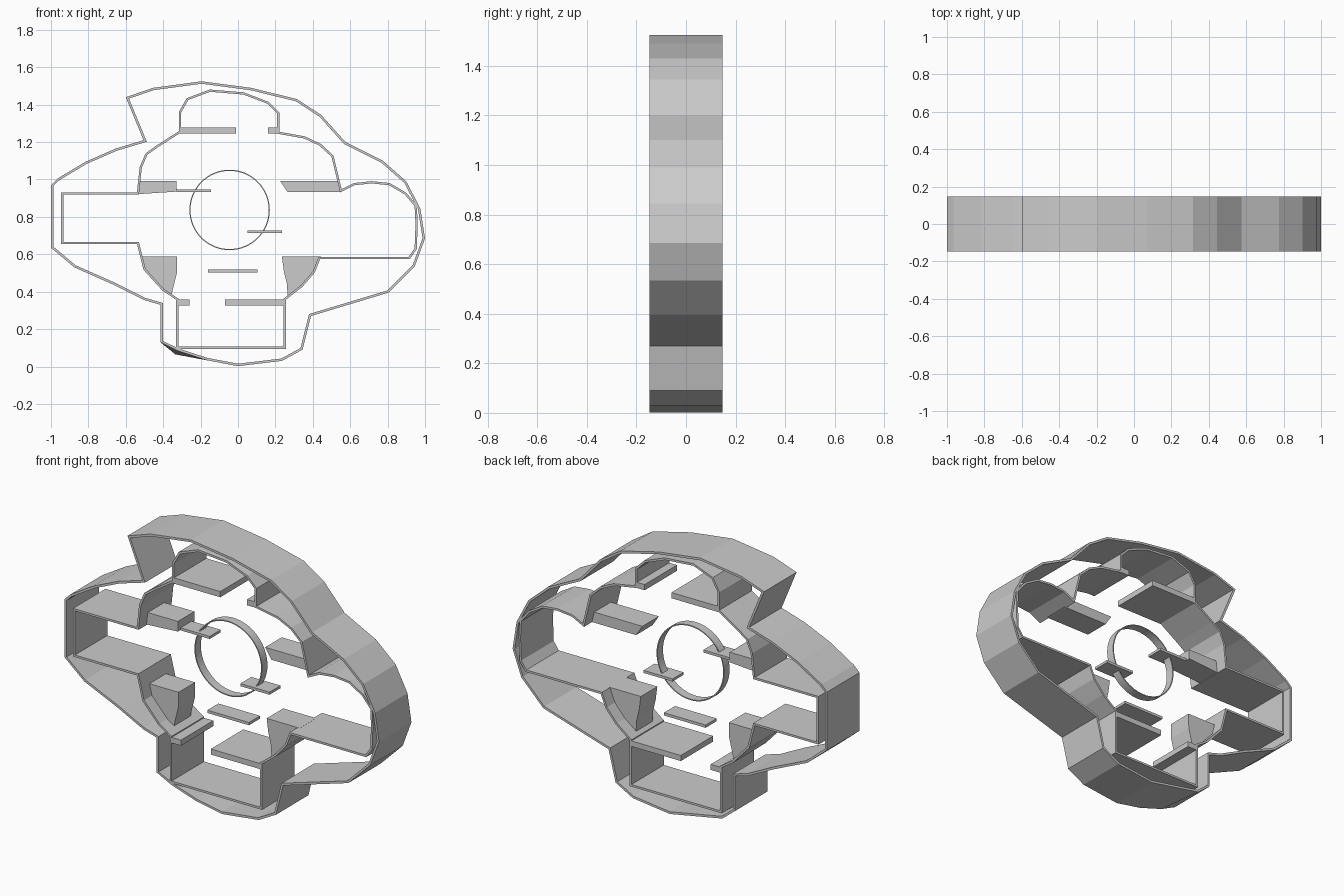
import bpy, math
from mathutils import Vector

if "Cube" in bpy.data.objects:
    bpy.data.objects.remove(bpy.data.objects["Cube"])

HALF = 0.147   # half the depth of the walls


def make(name, verts, faces):
    me = bpy.data.meshes.new(name)
    me.from_pydata(verts, [], faces)
    me.update()
    ob = bpy.data.objects.new(name, me)
    bpy.context.collection.objects.link(ob)
    return ob


def clockwise(pts):
    area = sum(a[0] * b[1] - b[0] * a[1] for a, b in zip(pts, pts[1:] + pts[:1]))
    return pts[::-1] if area > 0 else pts


def offset(pts, d):
    """Mitred offset of a clockwise (x, z) loop, positive d goes inward."""
    out, n = [], len(pts)
    for i in range(n):
        p, q, r = (Vector(pts[j % n]) for j in (i - 1, i, i + 1))
        a, b = (q - p).normalized(), (r - q).normalized()
        na, nb = Vector((a.y, -a.x)), Vector((b.y, -b.x))
        m = na + nb
        out.append(tuple(q + m * (2 * d / max(m.length_squared, 0.3))))
    return out


def wall(name, pts, outward, inward, half=HALF):
    """Closed thin wall following a profile."""
    pts = clockwise(pts)
    o, i, n = offset(pts, -outward), offset(pts, inward), len(pts)
    rings = [(o, -half), (o, half), (i, half), (i, -half)]
    verts = [(x, y, z) for loop, y in rings for x, z in loop]
    faces = []
    for k in range(4):
        a, b = k * n, (k + 1) % 4 * n
        faces += [(a + j, b + j, b + (j + 1) % n, a + (j + 1) % n) for j in range(n)]
    return make(name, verts, faces)


def prism(name, pts, half):
    """Solid block with an (x, z) profile."""
    pts = clockwise(pts)
    n = len(pts)
    verts = [(x, y, z) for y in (-half, half) for x, z in pts]
    faces = [tuple(range(n))[::-1], tuple(range(n, 2 * n))]
    faces += [(j, n + j, n + (j + 1) % n, (j + 1) % n)[::1] for j in range(n)]
    return make(name, verts, faces)


def slab(name, x0, x1, z0, z1, half):
    return prism(name, [(x0, z0), (x1, z0), (x1, z1), (x0, z1)], half)


# outer wall
outer = [(-.60, 1.44), (-.455, 1.49), (-.195, 1.525), (.07, 1.49), (.315, 1.43),
         (.445, 1.345), (.575, 1.20), (.775, 1.10), (.90, .99), (.975, .845),
         (1, .685), (.945, .535), (.805, .395), (.39, .27), (.345, .09),
         (.235, .03), (0, .002), (-.165, .033), (-.335, .065), (-.415, .13),
         (-.415, .33), (-.50, .355), (-.66, .435), (-.875, .53), (-1, .635),
         (-1, .97), (-.965, 1.005), (-.815, 1.095), (-.655, 1.165), (-.505, 1.21)]
shell = wall("outer_wall", outer, 0, 0.013)
# the front edge is pulled in slightly at the lower left
for v in shell.data.vertices:
    if v.co.y < 0 and abs(v.co.x + .33) < .03 and v.co.z < .1:
        v.co.x += .015
        v.co.z += .018

# inner wall with a dome, two side bays and a lower bay
inner = [(-.31, 1.255), (-.31, 1.36), (-.27, 1.43), (-.15, 1.475), (.03, 1.46),
         (.16, 1.41), (.215, 1.355), (.215, 1.25), (.355, 1.225), (.44, 1.185),
         (.505, 1.125), (.55, .94), (.62, .975), (.715, .985), (.81, .975),
         (.895, .925), (.95, .86), (.955, .76), (.95, .63), (.915, .58),
         (.435, .58), (.405, .505), (.34, .43), (.25, .36), (.25, .10),
         (-.325, .10), (-.325, .36), (-.40, .41), (-.50, .52), (-.535, .66),
         (-.94, .66), (-.94, .925), (-.535, .925), (-.52, 1.065), (-.49, 1.135),
         (-.435, 1.175)]
wall("inner_wall", inner, 0.006, 0.006)

# full-depth slabs narrowing the top and bottom openings
slab("top_slab_left", -.31, -.01, 1.245, 1.278, HALF)
slab("top_slab_right", .16, .215, 1.245, 1.278, HALF)
slab("bottom_slab_left", -.325, -.26, .325, .357, HALF)
slab("bottom_slab_right", -.07, .25, .325, .357, HALF)

# half-depth ledges and brackets at the side openings
prism("ledge_left", [(-.53, .993), (-.33, .993), (-.33, .935), (-.53, .922)], .075)
prism("ledge_right", [(.225, .993), (.535, .993), (.555, .932), (.265, .932)], .075)
prism("bracket_left", [(-.515, .587), (-.325, .587), (-.327, .50), (-.347, .42),
                       (-.355, .38), (-.40, .41), (-.50, .52)], .075)
prism("bracket_right", [(.235, .587), (.445, .587), (.405, .505), (.34, .43),
                        (.265, .37), (.262, .44), (.245, .51)], .075)

# small floating steps
slab("step_left", -.33, -.145, .932, .947, .05)
slab("step_right", .05, .235, .713, .728, .05)
slab("step_low", -.16, .105, .503, .519, .05)

# central hoop
hoop = [(-.045 + .215 * math.cos(math.tau * k / 64), .837 + .215 * math.sin(math.tau * k / 64))
        for k in range(64)]
wall("hoop", hoop, 0, 0.006, .025)
